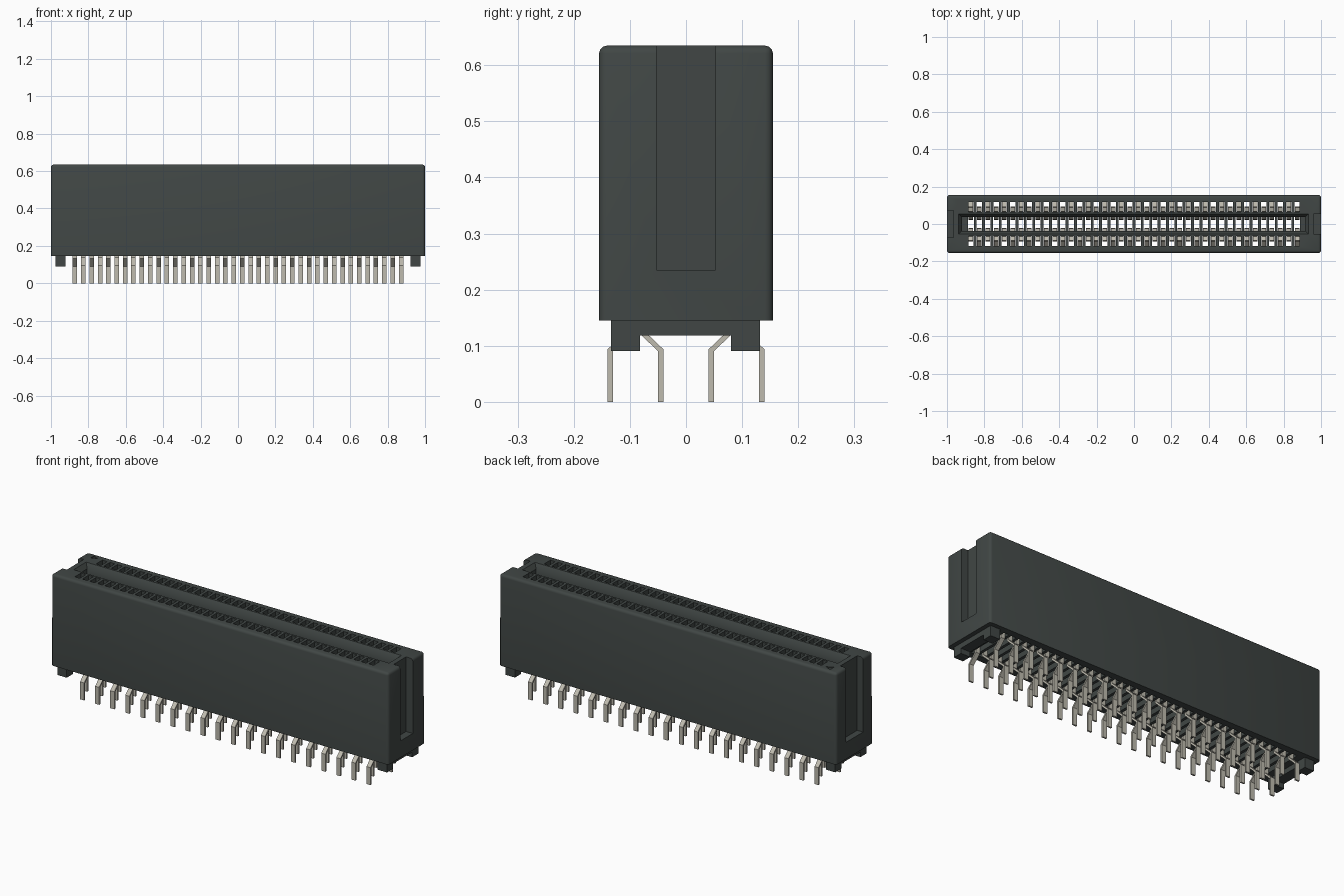
import bpy, bmesh, math
from mathutils import Vector

if "Cube" in bpy.data.objects:
    bpy.data.objects.remove(bpy.data.objects["Cube"], do_unlink=True)

COUNT, PITCH = 40, 0.0447
XS = [(i - (COUNT - 1) / 2) * PITCH for i in range(COUNT)]
Z0, Z1 = 0.145, 0.635


def material(name, rgb, rough, metal=0.0):
    m = bpy.data.materials.new(name)
    m.use_nodes = True
    m.diffuse_color = (*rgb, 1)
    b = m.node_tree.nodes["Principled BSDF"]
    b.inputs["Base Color"].default_value = (*rgb, 1)
    b.inputs["Roughness"].default_value = rough
    return m


plastic = material("dark grey plastic", (0.052, 0.062, 0.059), 0.6)
metal = material("pale tin metal", (0.52, 0.50, 0.43), 0.4)


def prism(bm, lower, upper):
    """Closed solid between two matching loops."""
    a = [bm.verts.new(p) for p in lower]
    b = [bm.verts.new(p) for p in upper]
    n = len(a)
    bm.faces.new(a[::-1])
    bm.faces.new(b)
    for i in range(n):
        bm.faces.new((a[i], a[(i + 1) % n], b[(i + 1) % n], b[i]))


def rect(x0, x1, y0, y1, z):
    return [(x0, y0, z), (x1, y0, z), (x1, y1, z), (x0, y1, z)]


def box(bm, x0, x1, y0, y1, z0, z1):
    prism(bm, rect(x0, x1, y0, y1, z0), rect(x0, x1, y0, y1, z1))


def make(name, bm, mat):
    bmesh.ops.recalc_face_normals(bm, faces=bm.faces)
    me = bpy.data.meshes.new(name)
    bm.to_mesh(me)
    bm.free()
    me.materials.append(mat)
    ob = bpy.data.objects.new(name, me)
    bpy.context.collection.objects.link(ob)
    return ob


def cut(target, bm):
    """Subtract a set of separate solids from the target."""
    cutter = make("cutter", bm, plastic)
    cutter.hide_render = True
    mod = target.modifiers.new("cut", 'BOOLEAN')
    mod.operation, mod.solver, mod.object = 'DIFFERENCE', 'EXACT', cutter
    bpy.context.view_layer.objects.active = target
    bpy.ops.object.modifier_apply(modifier=mod.name)
    bpy.data.objects.remove(cutter, do_unlink=True)


# Housing block with rounded top and upright edges
bm = bmesh.new()
box(bm, -1, 1, -0.155, 0.155, Z0, Z1)
edges = [e for e in bm.edges if max(v.co.z for v in e.verts) > 0.6]
bmesh.ops.bevel(bm, geom=edges, offset=0.014, segments=3, profile=0.5, affect='EDGES')
housing = make("housing", bm, plastic)

# Card slot with a flared mouth, end grooves and engraved corner arrow
bm = bmesh.new()
box(bm, -0.92, 0.915, -0.037, 0.037, 0.235, 0.7)
box(bm, 0.96, 1.1, -0.0525, 0.0525, 0.235, 0.7)
box(bm, -1.1, -0.965, -0.072, 0.072, 0.235, 0.7)
arrow = [(-0.948, 0.102), (-0.912, 0.118), (-0.948, 0.134)]
prism(bm, [(x, y, Z1 - 0.006) for x, y in arrow], [(x, y, 0.7) for x, y in arrow])
cut(housing, bm)
bm = bmesh.new()
prism(bm, rect(-0.92, 0.915, -0.037, 0.037, 0.61),
      rect(-0.94, 0.935, -0.055, 0.055, Z1 + 0.003))
cut(housing, bm)

# Contact chambers, open at the bottom
bm = bmesh.new()
for x in XS:
    box(bm, x - 0.015, x + 0.015, -0.119, 0.119, 0.1, 0.57)
cut(housing, bm)

# Small windows in the top on both sides of the slot
bm = bmesh.new()
for x in XS:
    for s in (-1, 1):
        y0, y1 = sorted((s * 0.064, s * 0.117))
        box(bm, x - 0.0145, x + 0.0145, y0, y1, 0.55, 0.7)
cut(housing, bm)
bpy.ops.object.select_all(action='DESELECT')
housing.select_set(True)
bpy.context.view_layer.objects.active = housing
bpy.ops.object.shade_smooth_by_angle(angle=math.radians(35))

# Standoff bridge with two feet under each end
for s, side in ((1, "left"), (-1, "right")):
    outline = [(-0.134, Z0 + 0.002), (-0.134, 0.091), (-0.082, 0.091), (-0.082, 0.118),
               (0.08, 0.118), (0.08, 0.091), (0.132, 0.091), (0.132, Z0 + 0.002)]
    bm = bmesh.new()
    prism(bm, [(s * 0.922, y, z) for y, z in outline],
          [(s * 0.977, y, z) for y, z in outline])
    make(side + "_standoff", bm, plastic)


def ribbon(path, t):
    """Outline of a strip of thickness t along a (y, z) path."""
    pts = [Vector(p) for p in path]
    left, right = [], []
    for i, p in enumerate(pts):
        d0 = (p - pts[i - 1]).normalized() if i else None
        d1 = (pts[i + 1] - p).normalized() if i < len(pts) - 1 else None
        d0, d1 = d0 or d1, d1 or d0
        n0, n1 = Vector((-d0.y, d0.x)), Vector((-d1.y, d1.x))
        m = (n0 + n1).normalized()
        off = m * (t / 2 / max(m.dot(n0), 0.5))
        left.append(p + off)
        right.append(p - off)
    return left + right[::-1]


# Spring contacts whose legs splay alternately outwards and inwards
SPRING = [(0.09, 0.135), (0.09, 0.25), (0.026, 0.46), (0.028, 0.485),
          (0.07, 0.572), (0.07, 0.598), (0.09, 0.604)]
LEGS = {"outer": [(0.135, 0), (0.135, 0.092)], "inner": [(0.045, 0), (0.045, 0.092)]}
for s, side in ((-1, "front"), (1, "back")):
    for kind, leg in LEGS.items():
        bm = bmesh.new()
        outline = ribbon(leg + SPRING, 0.009)
        for i, x in enumerate(XS):
            is_outer = (i % 2 == 1) == (s < 0)
            if is_outer == (kind == "outer"):
                prism(bm, [(x - 0.012, s * p.x, p.y) for p in outline],
                      [(x + 0.012, s * p.x, p.y) for p in outline])
        make(f"{side}_{kind}_pins", bm, metal)
